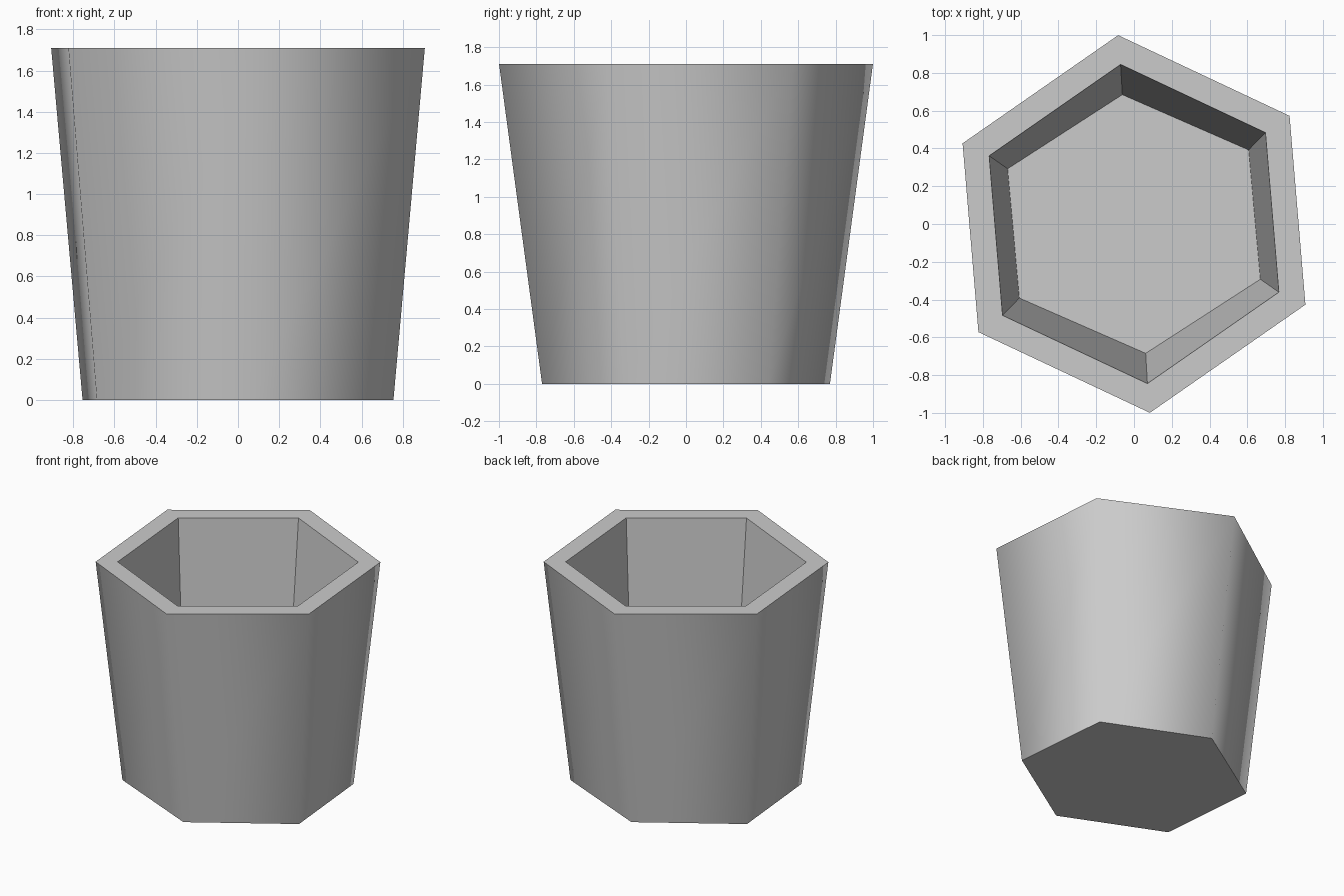
import bpy
import bmesh
from math import cos, sin, radians

cube = bpy.data.objects.get("Cube")
if cube:
    bpy.data.objects.remove(cube, do_unlink=True)

SIDES = 6
RADIUS = 1.003
TURN = radians(94.8)
HEIGHT = 1.71
FLOOR = 0.12

# Plain grey material
grey = bpy.data.materials.new("light_grey")
grey.use_nodes = True
colour = (0.6, 0.6, 0.6, 1.0)
grey.diffuse_color = colour
grey.node_tree.nodes["Principled BSDF"].inputs["Base Color"].default_value = colour

bm = bmesh.new()


def ring(scale_x, scale_y, z):
    """Hexagon of vertices at height z."""
    angles = [TURN + radians(360 / SIDES) * i for i in range(SIDES)]
    return [bm.verts.new((RADIUS * scale_x * cos(a), RADIUS * scale_y * sin(a), z))
            for a in angles]


def bridge(lower, upper, smooth=False):
    """Band of quads between two rings."""
    for i in range(SIDES):
        j = (i + 1) % SIDES
        face = bm.faces.new((lower[i], lower[j], upper[j], upper[i]))
        face.smooth = smooth


base = ring(0.832, 0.77, 0)
rim_outer = ring(1, 1, HEIGHT)
rim_inner = ring(0.845, 0.845, HEIGHT)
floor = ring(0.737, 0.685, FLOOR)

# Smooth outer wall, flat rim, flat inner wall, underside and inner floor
bridge(base, rim_outer, smooth=True)
bridge(rim_outer, rim_inner)
bridge(rim_inner, floor)
bm.faces.new(list(reversed(base)))
bm.faces.new(floor)

# Hard edges everywhere except between the outer wall panels
for edge in bm.edges:
    edge.smooth = all(face.smooth for face in edge.link_faces)

mesh = bpy.data.meshes.new("pot")
bm.to_mesh(mesh)
bm.free()
mesh.materials.append(grey)
pot = bpy.data.objects.new("pot", mesh)
bpy.context.collection.objects.link(pot)
